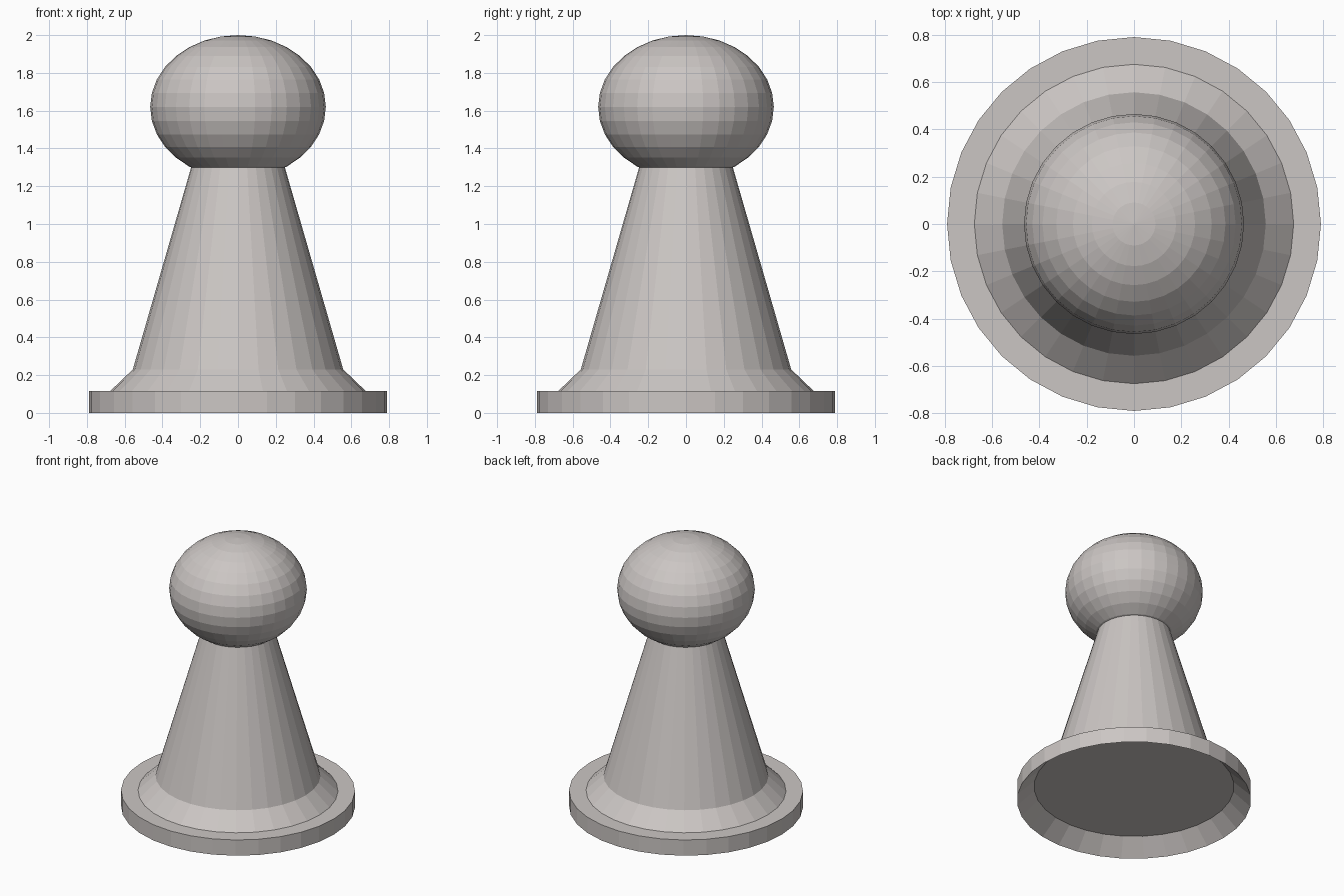
import bpy, bmesh, math

if "Cube" in bpy.data.objects:
    bpy.data.objects.remove(bpy.data.objects["Cube"])

SIDES = 32

stone = bpy.data.materials.new("warm_light_grey")
stone.diffuse_color = (0.60, 0.565, 0.55, 1.0)
stone.use_nodes = True
stone.node_tree.nodes["Principled BSDF"].inputs["Base Color"].default_value = stone.diffuse_color


def lathe(name, profile):
    """Spin an (r, z) profile around z into a flat-shaded object."""
    bm = bmesh.new()
    rings = []
    for r, z in profile:
        if r < 1e-5:
            rings.append([bm.verts.new((0, 0, z))])
        else:
            rings.append([bm.verts.new((r * math.cos(2 * math.pi * i / SIDES),
                                        r * math.sin(2 * math.pi * i / SIDES), z))
                          for i in range(SIDES)])
    for a, b in zip(rings, rings[1:]):
        for i in range(SIDES):
            j = (i + 1) % SIDES
            if len(a) == 1:
                bm.faces.new((a[0], b[j], b[i]))
            elif len(b) == 1:
                bm.faces.new((a[i], a[j], b[0]))
            else:
                bm.faces.new((a[i], a[j], b[j], b[i]))
    bmesh.ops.recalc_face_normals(bm, faces=bm.faces)
    mesh = bpy.data.meshes.new(name)
    bm.to_mesh(mesh)
    bm.free()
    mesh.materials.append(stone)
    obj = bpy.data.objects.new(name, mesh)
    bpy.context.collection.objects.link(obj)
    return obj


# Base plate with conical hollow underneath, flared foot and tapered body
lathe("base_and_body", [
    (0, 0.108), (0.675, 0.108), (0.79, 0), (0.79, 0.117), (0.675, 0.117),
    (0.557, 0.23), (0.248, 1.30), (0, 1.30)])

# Slightly squashed ball head, cut off at the neck
head = [(0, 1.30), (0.248, 1.30)]
for k in range(-5, 8):
    a = math.radians(11.25 * k)
    head.append((0.465 * math.cos(a), 1.62 + 0.38 * math.sin(a)))
head.append((0, 2.0))
lathe("head", head)
